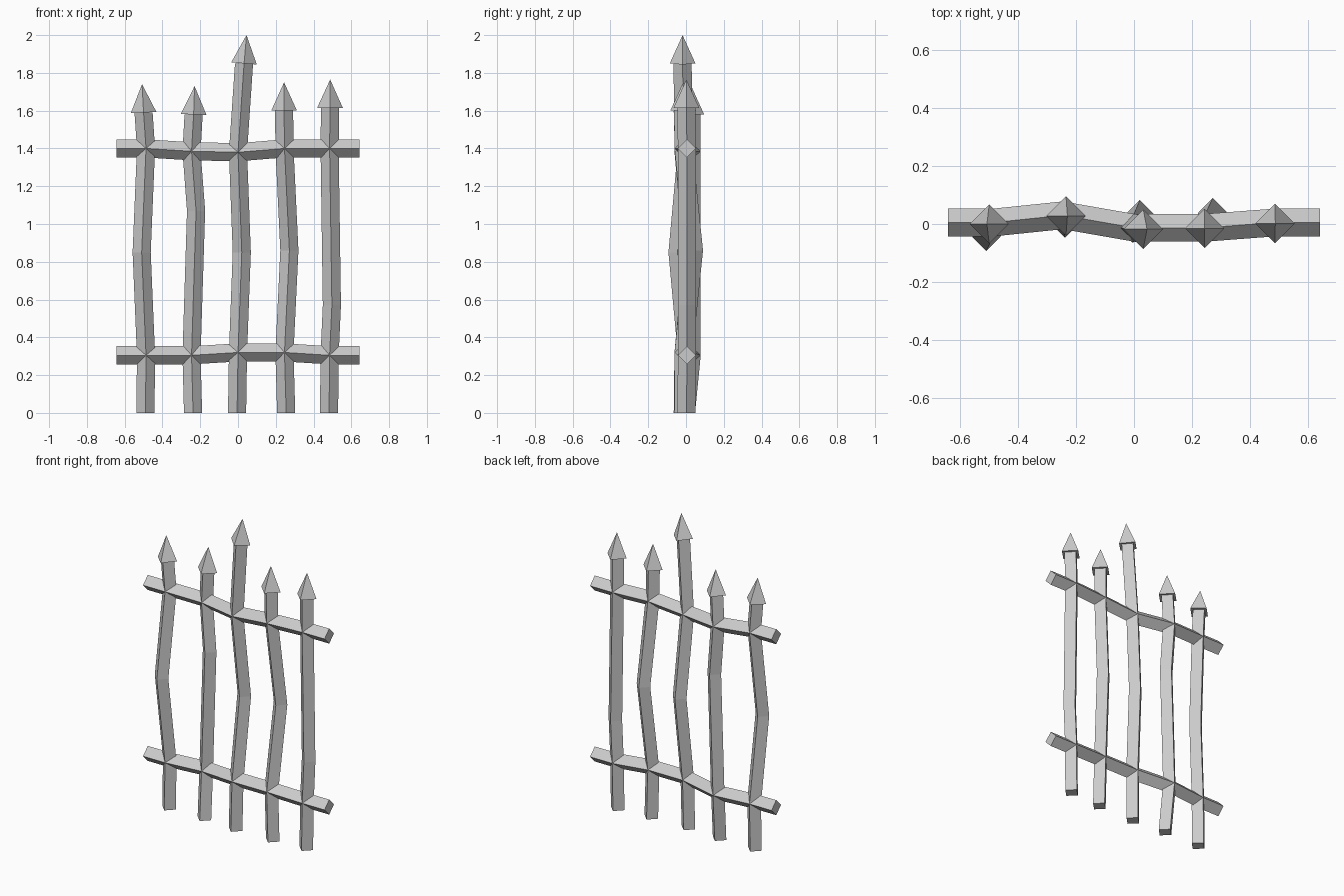
import bpy
import bmesh
from mathutils import Vector

cube = bpy.data.objects.get("Cube")
if cube:
    bpy.data.objects.remove(cube, do_unlink=True)

BAR_R, SPIKE_R = 0.048, 0.068

iron = bpy.data.materials.new("grey iron")
iron.use_nodes = True
iron.diffuse_color = (0.6, 0.6, 0.6, 1)
iron.node_tree.nodes["Principled BSDF"].inputs["Base Color"].default_value = (0.6, 0.6, 0.6, 1)


def finish(name, bm):
    bmesh.ops.recalc_face_normals(bm, faces=bm.faces)
    mesh = bpy.data.meshes.new(name)
    bm.to_mesh(mesh)
    bm.free()
    mesh.materials.append(iron)
    obj = bpy.data.objects.new(name, mesh)
    bpy.context.collection.objects.link(obj)


def diamond(bm, centre, a, b, radius):
    """Four corners of a square standing on its point."""
    return [bm.verts.new(Vector(centre) + d * radius) for d in (a, b, -a, -b)]


def sweep(name, points, a, b):
    """Bent bar of diamond section through the points."""
    bm = bmesh.new()
    rings = [diamond(bm, p, a, b, BAR_R) for p in points]
    for low, high in zip(rings, rings[1:]):
        for i in range(4):
            j = (i + 1) % 4
            bm.faces.new((low[i], low[j], high[j], high[i]))
    bm.faces.new(rings[0])
    bm.faces.new(rings[-1])
    finish(name, bm)


def spike(name, base, tip):
    """Four-sided point leaning along the bar."""
    bm = bmesh.new()
    turn = Vector((0, 0, 1)).rotation_difference(Vector(tip) - Vector(base))
    ring = diamond(bm, base, turn @ X, turn @ Y, SPIKE_R)
    apex = bm.verts.new(tip)
    bm.faces.new(ring)
    for i in range(4):
        bm.faces.new((ring[i], ring[(i + 1) % 4], apex))
    finish(name, bm)


X, Y, Z = Vector((1, 0, 0)), Vector((0, 1, 0)), Vector((0, 0, 1))

# Crossings of bars and rails: x, y, lower z, upper z
crossings = [(-0.487, 0.005, 0.305, 1.4), (-0.246, 0.03, 0.305, 1.385), (0, -0.013, 0.32, 1.38),
             (0.246, -0.013, 0.32, 1.4), (0.485, 0.005, 0.305, 1.4)]

# Foot, bend, top and tip of each bar
bars = [
    [(-0.49, 0.002, 0), (-0.51, -0.045, 0.85), (-0.5, 0, 1.59), (-0.508, 0, 1.74)],
    [(-0.238, 0, 0), (-0.222, 0.03, 1.07), (-0.235, 0.028, 1.58), (-0.23, 0.028, 1.73)],
    [(-0.005, -0.017, 0), (0.02, 0.035, 0.85), (0.032, -0.018, 1.85), (0.045, -0.018, 2)],
    [(0.255, -0.013, 0), (0.272, 0.042, 0.86), (0.244, -0.015, 1.6), (0.244, -0.015, 1.75)],
    [(0.482, 0.003, 0), (0.497, 0.005, 0.57), (0.487, 0.002, 1.615), (0.488, 0.002, 1.765)],
]
for n, ((x, y, low, high), (foot, bend, top, tip)) in enumerate(zip(crossings, bars), 1):
    sweep(f"upright_bar_{n}", [foot, (x, y, low), bend, (x, y, high), top], X, Y)
    spike(f"bar_spike_{n}", top, tip)

# Rails run through every crossing and past the outer bars
for name, k in (("lower_rail", 2), ("upper_rail", 3)):
    path = [(c[0], c[1], c[k]) for c in crossings]
    ends = [(s * 0.643, 0.005, path[0][2]) for s in (-1, 1)]
    sweep(name, [ends[0], *path, ends[1]], Y, Z)
